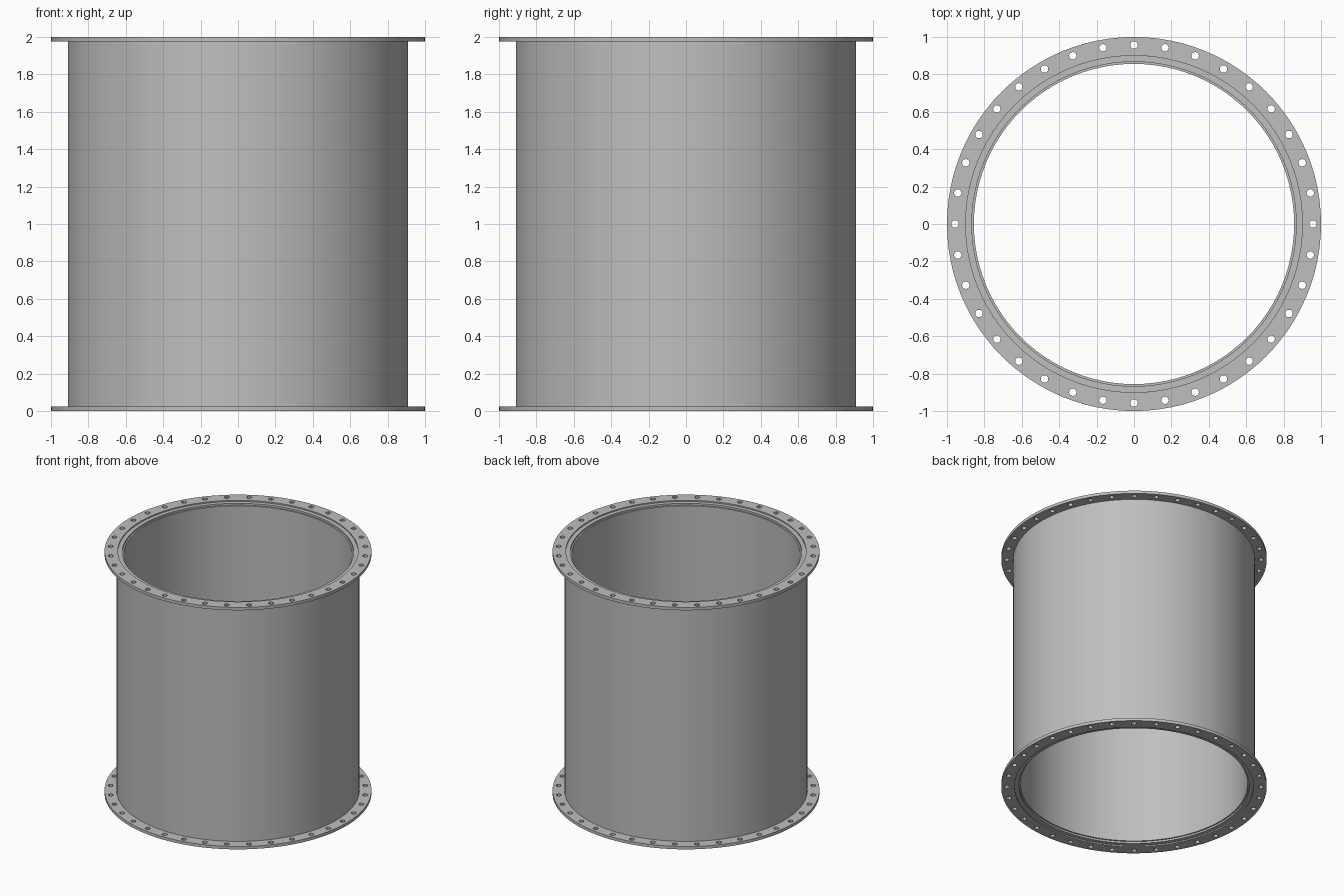
import bpy
import bmesh
from math import sin, cos, tau

cube = bpy.data.objects.get("Cube")
if cube:
    bpy.data.objects.remove(cube, do_unlink=True)

HEIGHT = 2.0
FLANGE = 0.024      # flange thickness
RECESS = 0.01       # depth of the tube end inside the flange
SEGMENTS = 96

steel = bpy.data.materials.new("grey_steel")
steel.use_nodes = True
GREY = (0.52, 0.52, 0.52, 1)
steel.diffuse_color = GREY
steel.node_tree.nodes["Principled BSDF"].inputs["Base Color"].default_value = GREY


def finish(obj):
    """Select the object and smooth its round faces."""
    bpy.ops.object.select_all(action='DESELECT')
    obj.select_set(True)
    bpy.context.view_layer.objects.active = obj
    if obj.type == 'CURVE':
        bpy.ops.object.convert(target='MESH')
        obj = bpy.context.object
    bpy.ops.object.shade_smooth_by_angle()


def add_circle(curve, radius, sides, x=0.0, y=0.0):
    spline = curve.splines.new('POLY')
    spline.points.add(sides - 1)
    spline.use_cyclic_u = True
    for i, point in enumerate(spline.points):
        a = tau * i / sides
        point.co = (x + radius * cos(a), y + radius * sin(a), 0, 1)


def make_flange(name, z):
    """Flat ring with a circle of bolt holes, extruded about height z."""
    curve = bpy.data.curves.new(name, 'CURVE')
    curve.dimensions = '2D'
    curve.fill_mode = 'BOTH'
    curve.extrude = FLANGE / 2
    add_circle(curve, 1.0, SEGMENTS)
    add_circle(curve, 0.9, SEGMENTS)
    bolts = 36
    for i in range(bolts):
        a = tau * i / bolts
        add_circle(curve, 0.02, 12, 0.957 * cos(a), 0.957 * sin(a))
    curve.materials.append(steel)
    obj = bpy.data.objects.new(name, curve)
    obj.location.z = z
    bpy.context.collection.objects.link(obj)
    finish(obj)


def make_tube(name):
    """Thick pipe wall with a small stepped lip inside both ends."""
    low = [(0.856, 2.5 * RECESS), (0.867, 2.5 * RECESS),
           (0.867, RECESS), (0.91, RECESS)]
    profile = low + [(r, HEIGHT - z) for r, z in reversed(low)]
    bm = bmesh.new()
    rings = []
    for i in range(SEGMENTS):
        a = tau * i / SEGMENTS
        rings.append([bm.verts.new((r * cos(a), r * sin(a), z)) for r, z in profile])
    for i, ring in enumerate(rings):
        following = rings[(i + 1) % SEGMENTS]
        for j in range(len(profile)):
            k = (j + 1) % len(profile)
            bm.faces.new((ring[j], following[j], following[k], ring[k]))
    bmesh.ops.recalc_face_normals(bm, faces=bm.faces)
    mesh = bpy.data.meshes.new(name)
    bm.to_mesh(mesh)
    bm.free()
    mesh.materials.append(steel)
    obj = bpy.data.objects.new(name, mesh)
    bpy.context.collection.objects.link(obj)
    finish(obj)


# Pipe body and its two bolted end rings
make_tube("tube_wall")
make_flange("bottom_flange", FLANGE / 2)
make_flange("top_flange", HEIGHT - FLANGE / 2)
